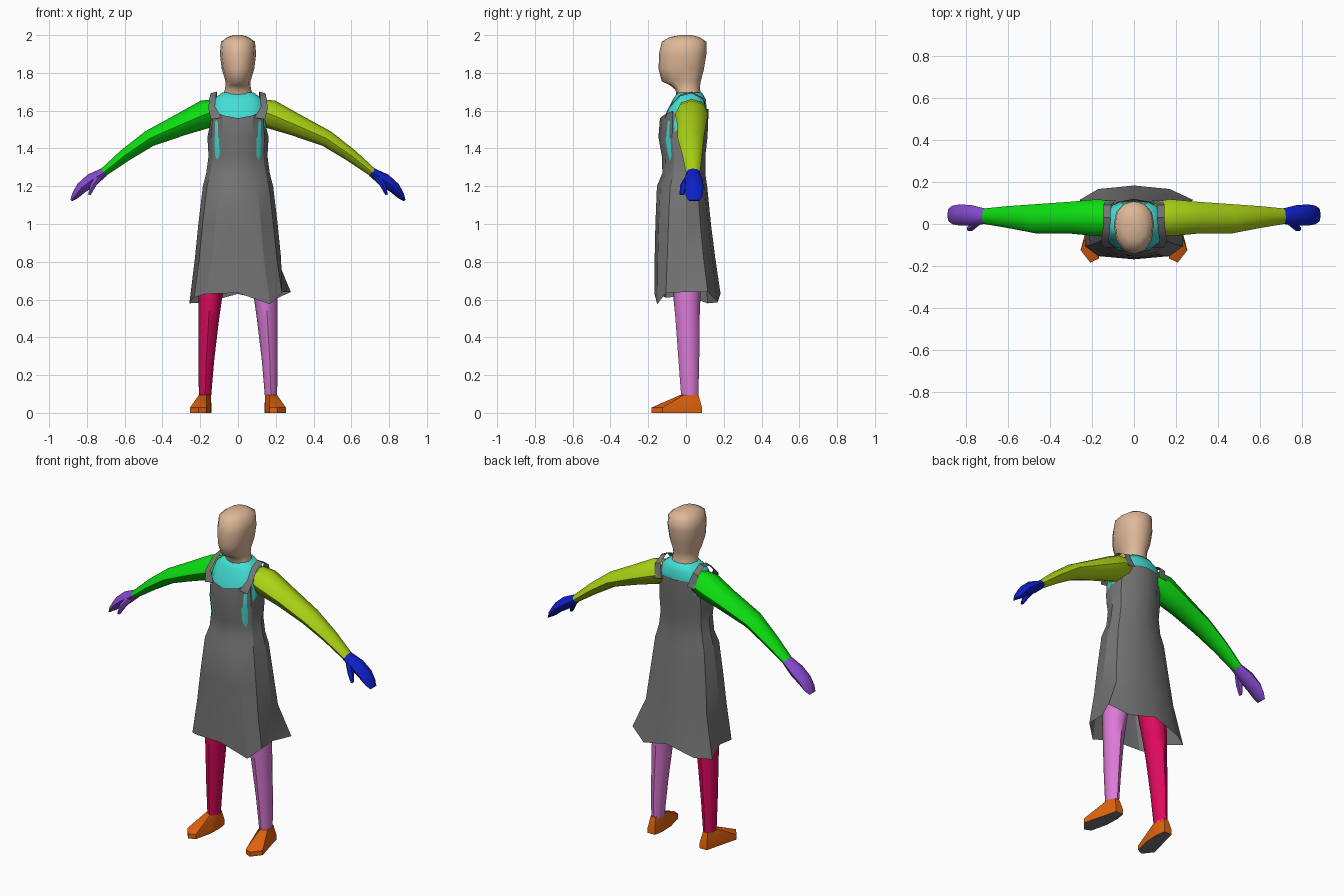
import bpy, bmesh, math
from mathutils import Vector

if "Cube" in bpy.data.objects:
    bpy.data.objects.remove(bpy.data.objects["Cube"])


def material(name, r, g, b):
    lin = [((c / 255 + 0.055) / 1.055) ** 2.4 if c > 10 else c / 255 / 12.92 for c in (r, g, b)]
    m = bpy.data.materials.new(name)
    m.diffuse_color = (*lin, 1)
    m.use_nodes = True
    m.node_tree.nodes["Principled BSDF"].inputs["Base Color"].default_value = m.diffuse_color
    return m


SKIN = material("tan", 222, 184, 152)
TEAL = material("turquoise", 66, 222, 212)
GREY = material("grey", 116, 116, 116)
GREEN = material("green", 12, 222, 16)
LIME = material("yellow green", 172, 212, 20)
PURPLE = material("purple", 132, 72, 204)
BLUE = material("blue", 14, 32, 200)
CRIMSON = material("crimson", 222, 10, 94)
PINK = material("pink", 220, 122, 214)
ORANGE = material("orange", 226, 100, 14)


def loft(name, rings, mats, cap=True, closed=True, angle=40, rule=None):
    """Skin a list of equal-length point rings with quads."""
    bm = bmesh.new()
    vs = [[bm.verts.new(p) for p in ring] for ring in rings]
    n = len(vs[0])
    for a, b in zip(vs, vs[1:]):
        for k in range(n if closed else n - 1):
            j = (k + 1) % n
            bm.faces.new((a[k], a[j], b[j], b[k]))
    if cap:
        bm.faces.new(vs[0])
        bm.faces.new(vs[-1])
    bmesh.ops.recalc_face_normals(bm, faces=bm.faces)
    if rule:
        for f in bm.faces:
            f.material_index = rule(f)
    me = bpy.data.meshes.new(name)
    bm.to_mesh(me)
    bm.free()
    for m in mats:
        me.materials.append(m)
    ob = bpy.data.objects.new(name, me)
    bpy.context.collection.objects.link(ob)
    bpy.ops.object.select_all(action='DESELECT')
    bpy.context.view_layer.objects.active = ob
    ob.select_set(True)
    bpy.ops.object.shade_smooth_by_angle(angle=math.radians(angle))
    return ob


def oval(z, hw, yf, yb, n=12, e=2.0):
    """Horizontal superellipse starting at the front, turning toward +x."""
    pts = []
    for k in range(n):
        a = math.tau * k / n
        s, c = math.sin(a), math.cos(a)
        x = math.copysign(abs(s) ** (2 / e), s) * hw
        y = abs(c) ** (2 / e) * (yf if c > 0 else yb)
        pts.append((x, y, z[k] if isinstance(z, list) else z))
    return pts


def limb(name, path, side, mat, n=8):
    """Tube through (x, y, z, half width in y, half thickness)."""
    P = [Vector(p[:3]) for p in path]
    rings = []
    for i, p in enumerate(path):
        t = (P[min(i + 1, len(P) - 1)] - P[max(i - 1, 0)]).normalized()
        v = t.cross(Vector((0, 1, 0))).normalized()
        ring = []
        for k in range(n):
            a = math.tau * k / n
            q = P[i] + Vector((0, p[3] * math.cos(a), 0)) + v * p[4] * math.sin(a)
            ring.append((q.x * side, q.y, q.z))
        rings.append(ring)
    return loft(name, rings, [mat], angle=50)


# Head and neck
loft("head", [oval(*r, n=12, e=2.2) for r in (
    (1.66, .085, -.05, .085), (1.71, .07, -.055, .075), (1.735, .066, -.085, .075),
    (1.755, .066, -.128, .078), (1.82, .086, -.145, .095), (1.90, .096, -.143, .108),
    (1.965, .09, -.128, .108), (1.99, .055, -.085, .07), (2.0, .02, -.03, .03))],
    [SKIN], angle=60)

# Torso
loft("torso", [oval(*r, n=16, e=2.6) for r in (
    (.93, .13, -.09, .09), (1.05, .17, -.11, .10), (1.2, .15, -.105, .085),
    (1.27, .142, -.107, .08), (1.35, .145, -.113, .08), (1.45, .15, -.131, .088),
    (1.54, .15, -.122, .10), (1.60, .147, -.10, .11), (1.66, .13, -.07, .105),
    (1.695, .085, -.045, .085))], [TEAL], angle=60)

# Sleeveless dress: open sheet, uneven hem, low armholes
half_top = [1.56, 1.575, 1.60, 1.50, 1.58, 1.61, 1.61]
top = half_top + half_top[5:0:-1]
hem = [.635, .575, .635, .64, .64, .59, .63, .585, .58, .62, .61, .63]
hem_ring = oval(hem, .27, -.168, .183, e=3)
flare = {3: .85, 9: .85, 4: 1.14, 8: 1.05, 2: .95, 10: .95}
hem_ring = [(x * flare.get(k, 1), y, z) for k, (x, y, z) in enumerate(hem_ring)]
body = [oval(*r[:4], e=r[4]) for r in (
    (.82, .228, -.166, .155, 2.7), (1.0, .21, -.162, .132, 2.5),
    (1.2, .186, -.154, .112, 2.3), (1.27, .168, -.125, .102, 2.05),
    (1.36, .156, -.128, .102, 2.0), (1.46, .162, -.146, .114, 2.0))]
loft("dress", [hem_ring] + body + [oval(top, .152, -.138, .12, e=2.1)],
     [GREY], cap=False, angle=28)

for side, word in ((1, "left"), (-1, "right")):
    # Shoulder strap: flat ribbon over the shoulder
    strap = [(.115, -.112, 1.56, .028), (.14, -.088, 1.62, .018), (.132, -.03, 1.683, .017),
             (.128, .03, 1.698, .017), (.128, .09, 1.665, .018), (.112, .113, 1.585, .026)]
    loft(word + "_strap", [[((x - w) * side, y, z + .003), ((x + w) * side, y, z - .006)]
         for x, y, z, w in strap], [GREY], cap=False, closed=False)

    # Arm
    limb(word + "_arm", [(.10, .03, 1.605, .075, .06), (.17, .03, 1.582, .088, .076),
         (.30, .03, 1.527, .076, .060), (.47, .025, 1.452, .069, .044),
         (.60, .033, 1.362, .052, .034), (.72, .037, 1.267, .036, .022)],
         side, LIME if side > 0 else GREEN)

    # Hand: mitten and thumb
    hand = BLUE if side > 0 else PURPLE
    limb(word + "_hand", [(.708, .037, 1.275, .037, .024), (.775, .042, 1.232, .048, .036),
         (.83, .043, 1.19, .05, .03), (.862, .043, 1.15, .045, .02),
         (.882, .043, 1.124, .03, .006)], side, hand)
    limb(word + "_thumb", [(.735, .015, 1.25, .02, .018), (.768, -.01, 1.205, .022, .018),
         (.787, -.022, 1.155, .012, .008)], side, hand, n=6)

    # Leg
    limb(word + "_leg", [(.10, .0, 1.0, .09, .085), (.125, .003, .8, .085, .078),
         (.148, .005, .60, .071, .062), (.155, .008, .50, .064, .055),
         (.168, .015, .28, .055, .042), (.175, .02, .08, .045, .032)],
         side, PINK if side > 0 else CRIMSON)

    # Shoe with grey sole
    plan = [(.15, .085), (.2, .085), (.213, .03), (.254, -.125), (.208, -.183),
            (.168, -.165), (.143, -.06), (.14, .03)]
    ankle = [(.16, .066), (.192, .066), (.209, .03), (.207, -.012), (.19, -.03),
             (.168, -.03), (.15, -.012), (.144, .03)]
    ring = lambda pts, z: [(x * side, y, z) for x, y in pts]
    loft(word + "_shoe", [ring(plan, 0), ring(plan, .028), ring(ankle, .095)],
         [ORANGE, GREY], angle=45, rule=lambda f: 1 if f.normal.z < -.9 else 0)
